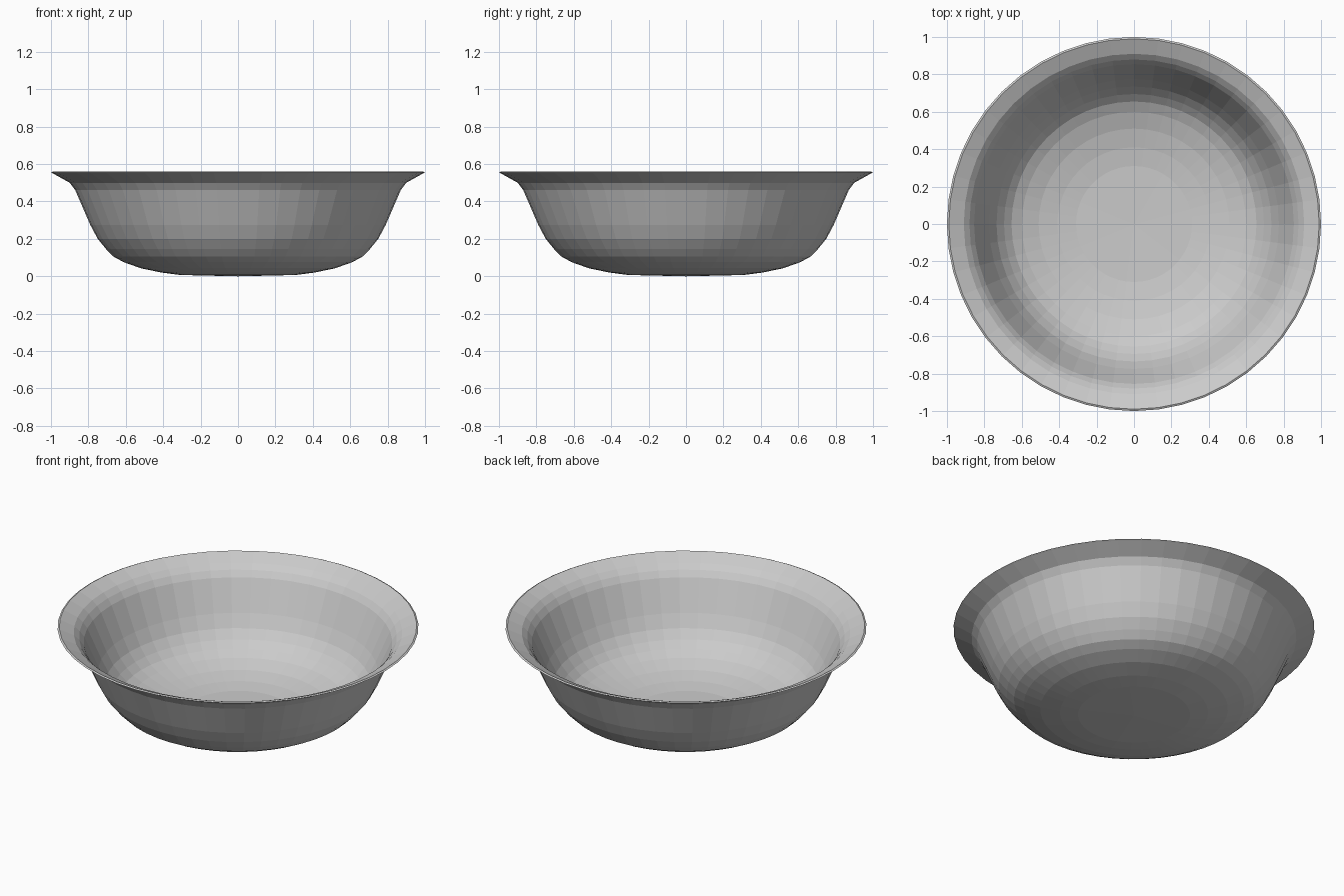
import bpy, bmesh, math

cube = bpy.data.objects.get("Cube")
if cube:
    bpy.data.objects.remove(cube, do_unlink=True)

SEGMENTS = 48

# Outer wall from the base up, the lip, then the inner wall back down (radius, height)
OUTER = [(0, 0), (0.31, 0.007), (0.41, 0.02), (0.52, 0.043), (0.61, 0.075),
         (0.665, 0.105), (0.705, 0.145), (0.75, 0.2), (0.79, 0.275),
         (0.87, 0.46), (0.9, 0.5), (0.99, 0.55)]
LIP = [(1.0, 0.555), (0.99, 0.56)]
INNER = [(0.91, 0.523), (0.88, 0.495), (0.855, 0.46), (0.775, 0.28), (0.735, 0.205),
         (0.695, 0.155), (0.655, 0.117), (0.6, 0.087), (0.51, 0.055),
         (0.41, 0.033), (0.31, 0.02), (0, 0.014)]

# Glaze colour
glaze = bpy.data.materials.new("light_grey")
glaze.use_nodes = True
colour = (0.6, 0.6, 0.6, 1)
glaze.diffuse_color = colour
glaze.node_tree.nodes["Principled BSDF"].inputs["Base Color"].default_value = colour

# Bowl: the profile spun about the vertical axis
bm = bmesh.new()
verts = [bm.verts.new((r, 0, z)) for r, z in OUTER + LIP + INNER]
edges = [bm.edges.new(pair) for pair in zip(verts, verts[1:])]
bmesh.ops.spin(bm, geom=verts + edges, cent=(0, 0, 0), axis=(0, 0, 1),
               angle=math.tau, steps=SEGMENTS, use_merge=True)
bmesh.ops.remove_doubles(bm, verts=bm.verts, dist=0.0001)
bmesh.ops.recalc_face_normals(bm, faces=bm.faces)

mesh = bpy.data.meshes.new("bowl")
bm.to_mesh(mesh)
bm.free()
mesh.materials.append(glaze)
bowl = bpy.data.objects.new("bowl", mesh)
bpy.context.collection.objects.link(bowl)
